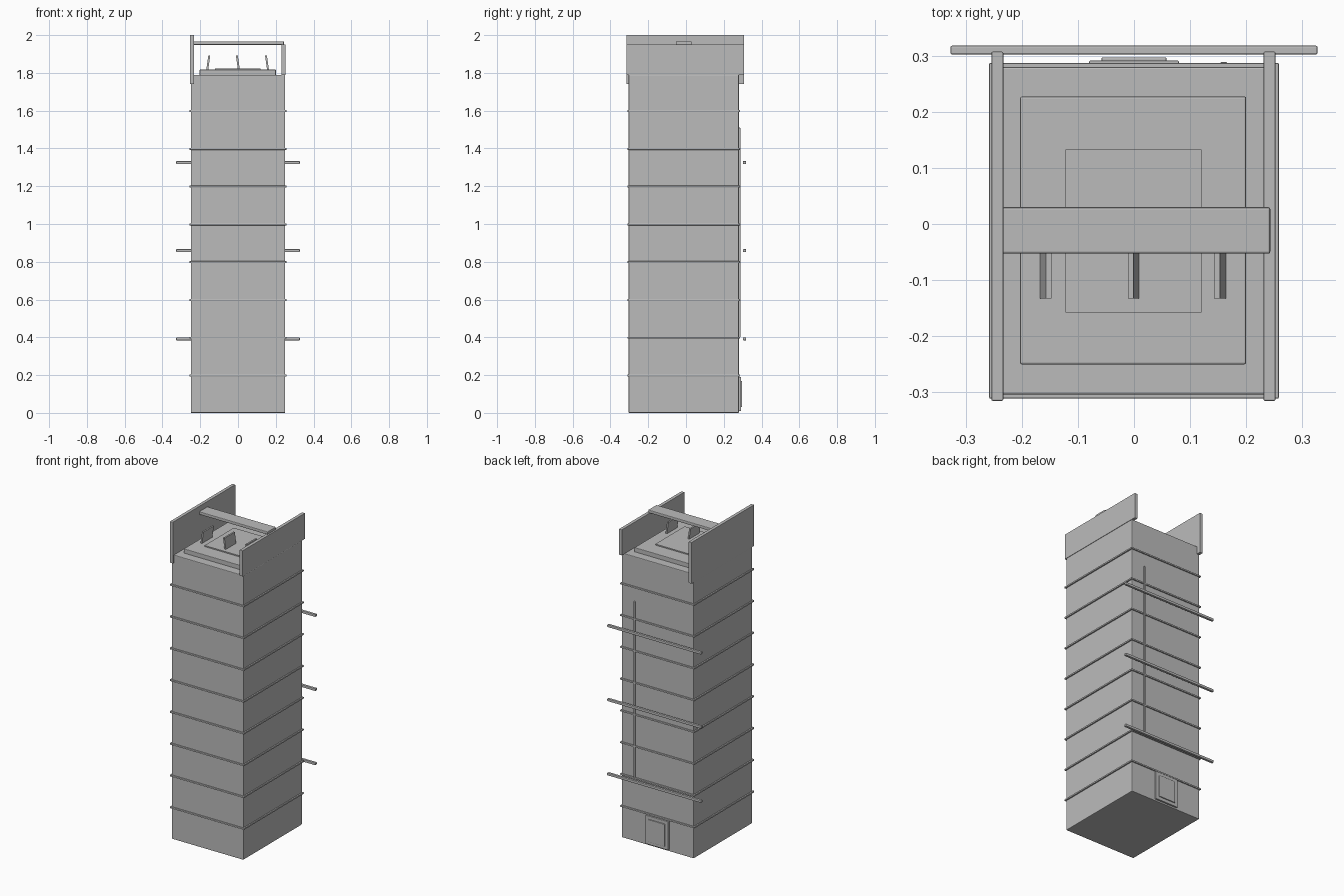
import bpy
import bmesh
from mathutils import Matrix

cube = bpy.data.objects.get("Cube")
if cube:
    bpy.data.objects.remove(cube, do_unlink=True)

GREY = (0.5, 0.5, 0.5, 1.0)
grey = bpy.data.materials.new("plain grey")
grey.use_nodes = True
grey.diffuse_color = GREY
grey.node_tree.nodes["Principled BSDF"].inputs["Base Color"].default_value = GREY


def box(name, x, y, z, bevel=0.0, lean=0.0):
    """Box from (min, max) ranges; lean shifts the top along x."""
    bm = bmesh.new()
    bmesh.ops.create_cube(bm, size=1)
    size = [b - a for a, b in (x, y, z)]
    mid = [(a + b) / 2 for a, b in (x, y, z)]
    bmesh.ops.transform(bm, matrix=Matrix.Diagonal((*size, 1)), verts=bm.verts)
    for v in bm.verts:
        if v.co.z > 0:
            v.co.x += lean
    mesh = bpy.data.meshes.new(name)
    bm.to_mesh(mesh)
    bm.free()
    mesh.materials.append(grey)
    obj = bpy.data.objects.new(name, mesh)
    obj.location = mid
    bpy.context.collection.objects.link(obj)
    if bevel:
        mod = obj.modifiers.new("soft edges", "BEVEL")
        mod.width = bevel
        mod.segments = 2
    return obj


# Tower body
box("tower_body", (-0.25, 0.25), (-0.304, 0.28), (0, 1.79), 0.004)

# Thin floor bands around the body
for i in range(1, 9):
    z = 0.2 * i - 0.002
    box(f"floor_band_{i}", (-0.258, 0.258), (-0.311, 0.287),
        (z - 0.005, z + 0.005), 0.002)

# Side parapets: a tall one on the right and a short one on the left
box("right_parapet", (-0.254, -0.233), (-0.315, 0.307), (1.74, 2.0), 0.002)
box("left_parapet", (0.231, 0.252), (-0.315, 0.307), (1.788, 1.95), 0.002)

# Stepped roof plates
box("roof_plate", (-0.203, 0.2), (-0.25, 0.227), (1.785, 1.817), 0.003)
box("roof_inner_plate", (-0.122, 0.12), (-0.158, 0.133), (1.81, 1.824))

# Beam across the parapets
box("roof_beam", (-0.235, 0.243), (-0.053, 0.03), (1.948, 1.967), 0.004)

# Leaning roof fins
for i, (x, lean) in enumerate(((-0.168, 0.011), (0.0, -0.011), (0.154, -0.011))):
    box(f"roof_fin_{i + 1}", (x, x + 0.01), (-0.133, -0.03), (1.815, 1.892), 0, lean)

# Horizontal rails standing off the back
for i, z in enumerate((0.392, 0.859, 1.325)):
    box(f"back_rail_{i + 1}", (-0.327, 0.327), (0.302, 0.318),
        (z - 0.008, z + 0.008), 0.003)

# Vertical pipe on the back
box("back_pipe", (0.154, 0.166), (0.275, 0.289), (0.4, 1.51), 0.003)

# Back door with raised panel
box("door_frame", (-0.08, 0.08), (0.275, 0.291), (0.01, 0.19), 0.002)
box("door_panel", (-0.058, 0.058), (0.285, 0.297), (0.03, 0.17), 0.002)
